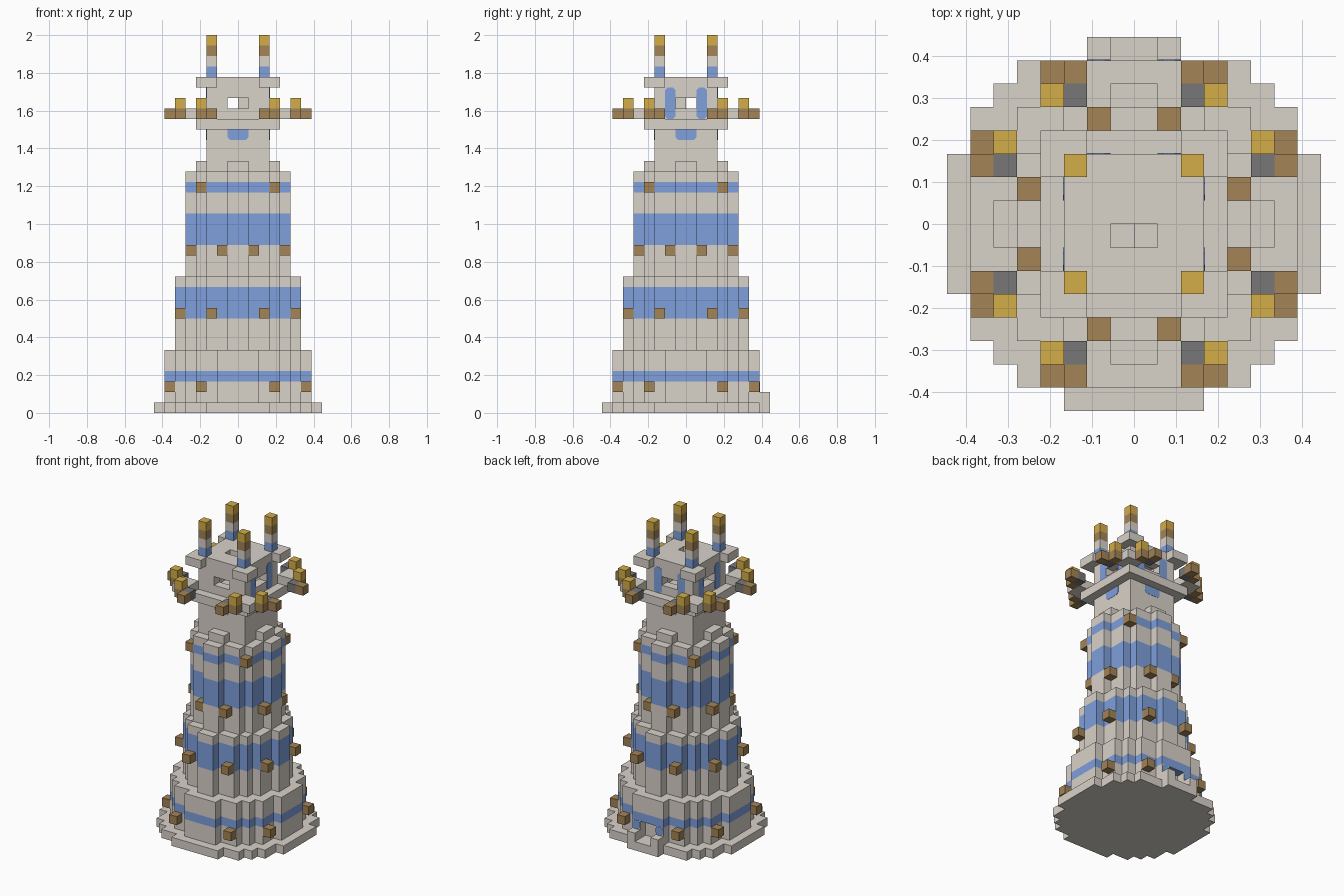
import bpy, bmesh
from mathutils import Matrix

U = 1 / 18  # edge of one building block

cube = bpy.data.objects.get("Cube")
if cube:
    bpy.data.objects.remove(cube)


def linear(c):
    c /= 255
    return c / 12.92 if c <= 0.04045 else ((c + 0.055) / 1.055) ** 2.4


def material(name, *rgb):
    m = bpy.data.materials.new(name)
    m.use_nodes = True
    col = tuple(linear(c) for c in rgb) + (1,)
    m.diffuse_color = col
    m.node_tree.nodes["Principled BSDF"].inputs["Base Color"].default_value = col
    return m


STONE = material("pale stone", 217, 210, 201)
BLUE = material("blue paint", 126, 160, 220)
WOOD = material("brown wood", 163, 132, 86)
GOLD = material("gold lamp", 212, 173, 72)
IRON = material("dark iron", 119, 119, 119)


def finish(name, bm, mat):
    bmesh.ops.recalc_face_normals(bm, faces=bm.faces)
    bm.transform(Matrix.Scale(U, 4))
    me = bpy.data.meshes.new(name)
    bm.to_mesh(me)
    bm.free()
    me.materials.append(mat)
    ob = bpy.data.objects.new(name, me)
    bpy.context.collection.objects.link(ob)
    return ob


def prism(name, outline, z0, z1, mat):
    bm = bmesh.new()
    face = bm.faces.new([bm.verts.new((x, y, z0)) for x, y in outline])
    top = bmesh.ops.extrude_face_region(bm, geom=[face])["geom"]
    verts = [g for g in top if isinstance(g, bmesh.types.BMVert)]
    bmesh.ops.translate(bm, verts=verts, vec=(0, 0, z1 - z0))
    return finish(name, bm, mat)


def boxes(name, mat, spans):
    """Each span is (x0, x1, y0, y1, z0, z1) in blocks."""
    bm = bmesh.new()
    for x0, x1, y0, y1, z0, z1 in spans:
        new = bmesh.ops.create_cube(bm, size=1)["verts"]
        bmesh.ops.scale(bm, verts=new, vec=(x1 - x0, y1 - y0, z1 - z0))
        bmesh.ops.translate(bm, verts=new, vec=((x0 + x1) / 2, (y0 + y1) / 2, (z0 + z1) / 2))
    return finish(name, bm, mat)


def four(x0, x1, y0, y1, z0, z1):
    """Mirror a span into all four quadrants."""
    xs, ys = [(x0, x1), (-x1, -x0)], [(y0, y1), (-y1, -y0)]
    return [(*x, *y, z0, z1) for x in xs for y in ys]


def eight(x0, x1, y0, y1, z0, z1):
    """Mirror into the quadrants and across the diagonal too."""
    return four(x0, x1, y0, y1, z0, z1) + four(y0, y1, x0, x1, z0, z1)


def stepped(rows, door=False):
    """Stair-stepped round outline from (y limit, half width) rows."""
    q, prev = [], None
    for lim, half in rows:
        if prev is not None:
            q.append((half, prev))
        q.append((half, lim))
        prev = lim
    front = [(-x, -y) for x, y in q] + [(x, -y) for x, y in reversed(q)]
    r = q[-1][1]
    gap = [(1, r), (1, r - 1), (-1, r - 1), (-1, r)] if door else []
    return q + gap + [(-x, y) for x, y in reversed(q)] + front


# Foot slab, narrower at the rear doorstep
foot = stepped([(3, 8), (5, 7), (6, 6), (7, 5), (8, 3)])
foot = [(x * 2 / 3 if y >= 7 and abs(x) == 3 else x, y) for x, y in foot]
prism("foot_slab", foot, 0, 1, STONE)
boxes("doorstep_posts", STONE, [(1, 2, 7, 8, 1, 2), (-2, -1, 7, 8, 1, 2)])

# Three tiers, each split into stone and blue courses
lower = [(2, 7), (4, 6), (5, 5), (6, 4), (7, 2)]
middle = [(1, 6), (3, 5), (4, 4), (5, 3), (6, 1)]
upper = [(1, 5), (3, 4), (4, 3), (5, 1)]
prism("lower_tier_doorway", stepped(lower, door=True), 1, 3, STONE)
for name, rows, levels, first_blue in [
    ("lower_tier", lower, (3, 4, 6), True),
    ("middle_tier", middle, (6, 9, 12, 13), False),
    ("upper_tier", upper, (13, 16, 19, 21, 22, 23), False),
]:
    blue = first_blue
    for z0, z1 in zip(levels, levels[1:]):
        kind = "_blue_band" if blue else "_stone"
        prism(name + kind, stepped(rows), z0, z1, BLUE if blue else STONE)
        blue = not blue

# Wooden pegs around the tiers
boxes("lower_pegs", WOOD, eight(6, 7, 3, 4, 2, 3))
boxes("middle_pegs", WOOD, eight(5, 6, 2, 3, 9, 10))
boxes("upper_pegs", WOOD, eight(4, 5, 1, 2, 15, 16))
boxes("corner_pegs", WOOD, four(3, 4, 3, 4, 21, 22))

# Shaft with a small buttress cap on each side, and the platform
boxes("shaft", STONE, [(-3, 3, -3, 3, 23, 27)])
boxes("buttress_caps", STONE, [(-1, 1, 3, 4, 23, 24), (-1, 1, -4, -3, 23, 24),
                               (3, 4, -1, 1, 23, 24), (-4, -3, -1, 1, 23, 24)])
boxes("platform", STONE, [(-4, 4, -4, 4, 27, 28)])

# Lookout room: corner walls, sills and lintels leave a window per side
walls = four(1, 3, 2, 3, 28, 31) + four(2, 3, 1, 2, 28, 31)
for z in (28, 30):
    for s in (-2.5, 2.5):
        walls += [(-1, 1, s - 0.5, s + 0.5, z, z + 1), (s - 0.5, s + 0.5, -1, 1, z, z + 1)]
boxes("lookout_walls", STONE, walls)
boxes("centre_pillar", STONE, [(0, 1, -1, 0, 28, 30)])

# Roof with a slot and overhanging corners
boxes("roof", STONE, [(-3, 3, 0, 3, 31, 32), (-3, 3, -3, -1, 31, 32),
                      (-3, -1, -1, 0, 31, 32), (1, 3, -1, 0, 31, 32)])
boxes("roof_corners", STONE, four(3, 4, 2, 4, 31, 32) + four(2, 3, 3, 4, 31, 32))

# Corner posts with lamps
for i, (name, mat) in enumerate([("post_foot", BLUE), ("post_shaft", STONE),
                                 ("post_collar", WOOD), ("post_lamp", GOLD)]):
    boxes(name, mat, four(2, 3, 2, 3, 32 + i, 33 + i))

# Corner brackets holding pairs of lamps
boxes("bracket_stone", STONE, four(3, 5, 3, 5, 28, 29))
boxes("bracket_wood", WOOD, eight(6, 7, 2, 3, 28, 29) + eight(5, 6, 3, 4, 28, 29))
boxes("bracket_iron", IRON, eight(5, 6, 2, 3, 28, 29))
boxes("bracket_lamps", GOLD, eight(5, 6, 3, 4, 29, 30))


# Thin painted panels with clipped corners, set on a side of the tower
def panel(name, turn, across, z0, z1, half, dist, clip_top=True):
    c, t = 0.25, 0.25 if clip_top else 0
    shape = [(-half + c, z0), (half - c, z0), (half, z0 + c), (half, z1 - t),
             (half - t, z1), (-half + t, z1), (-half, z1 - t), (-half, z0 + c)]
    if not clip_top:
        shape = shape[:4] + shape[6:]
    ob = prism(name, shape, 0, 0.03, BLUE)
    place = Matrix.Translation((across * U, -dist * U, 0)) @ Matrix.Rotation(1.5707963, 4, "X")
    ob.data.transform(Matrix.Rotation(turn * 1.5707963, 4, "Z") @ place)


for side in range(4):
    panel("hanging_panel", side, 0, 26, 27, 1, 3, clip_top=False)
    if side:
        for across in (-1.5, 1.5):
            panel("banner", side, across, 28, 31, 0.5, 3)
for across in (-1.5, 1.5):
    panel("door_banner", 2, across, 2, 3, 0.5, 7)
